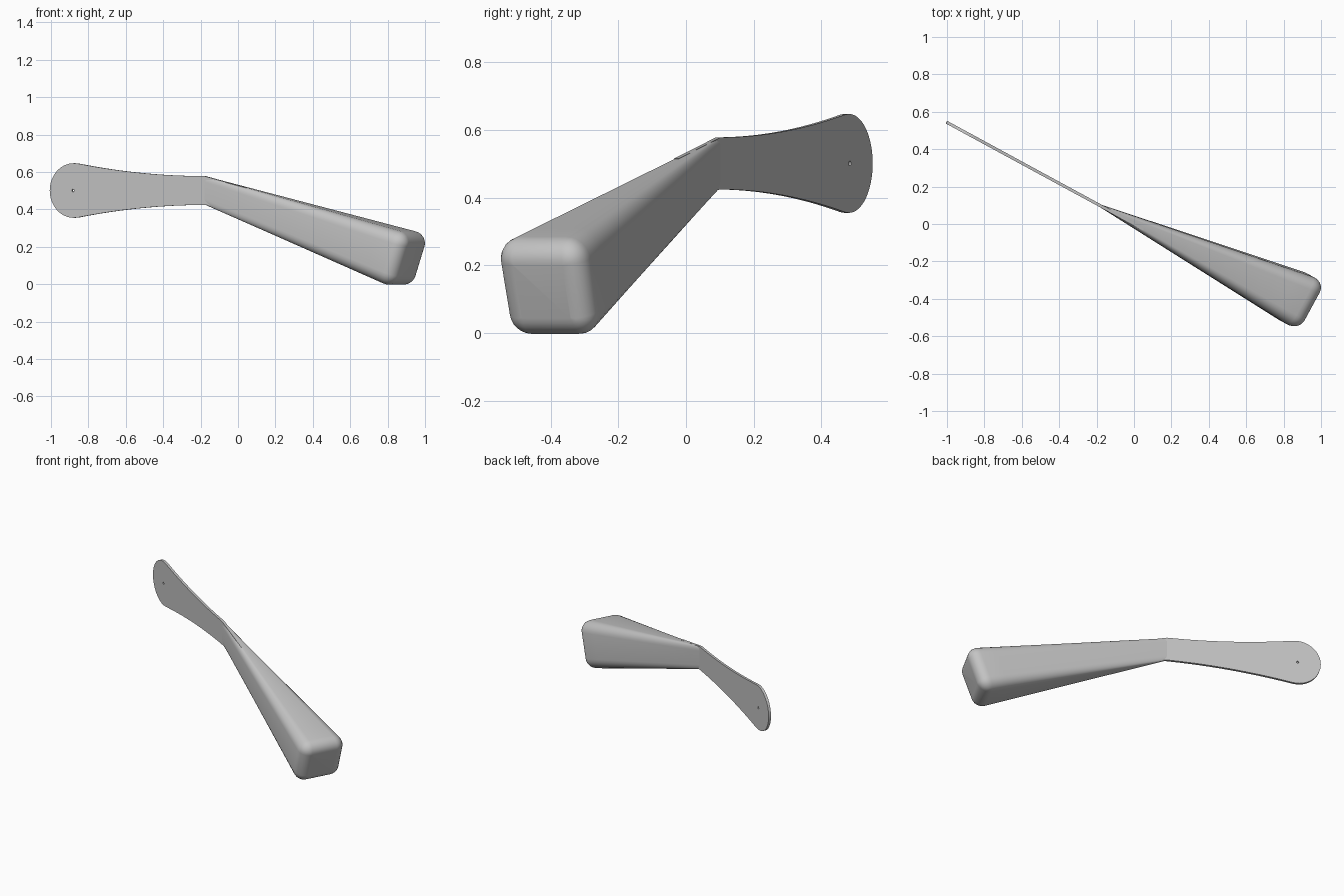
import bpy, bmesh, math
from mathutils import Vector

cube = bpy.data.objects.get("Cube")
if cube:
    bpy.data.objects.remove(cube)

TURN = math.radians(-28.5)   # heading of the whole tool about z

grey = bpy.data.materials.new("plain_grey")
grey.use_nodes = True
colour = (0.55, 0.55, 0.55, 1)
grey.diffuse_color = colour
grey.node_tree.nodes["Principled BSDF"].inputs["Base Color"].default_value = colour


def finish(obj, angle):
    bpy.ops.object.select_all(action='DESELECT')
    obj.select_set(True)
    bpy.context.view_layer.objects.active = obj
    if obj.type == 'CURVE':
        bpy.ops.object.convert(target='MESH')
        obj = bpy.context.object
    obj.data.materials.clear()
    obj.data.materials.append(grey)
    bpy.ops.object.shade_smooth_by_angle(angle=math.radians(angle))


# Flat paddle plate: round end, concave flanks, small hole
MID, END_S, END_R, NECK_S, NECK_H = 0.501, -0.995, 0.146, -0.2, 0.077
flank = []
for i in range(17):
    q = 1 - i / 16
    flank.append((NECK_S + (-0.97 - NECK_S) * q, NECK_H + 0.067 * q * q))
cap = [(END_S + END_R * math.cos(a), END_R * math.sin(a))
       for a in (math.radians(90 + 180 * k / 32) for k in range(33))]
tongue = [(0.06, 0.014), (0.06, -0.1)]
outline = cap + [(s, -h) for s, h in flank] + tongue[::-1] + flank[::-1]
hole = [(-1.0 + 0.007 * math.cos(k * math.pi / 8), 0.007 * math.sin(k * math.pi / 8))
        for k in range(16)]

curve = bpy.data.curves.new("paddle_plate", 'CURVE')
curve.dimensions = '2D'
curve.fill_mode = 'BOTH'
curve.extrude = 0.008
for pts in (outline, hole):
    spline = curve.splines.new('POLY')
    spline.points.add(len(pts) - 1)
    for p, (s, h) in zip(spline.points, pts):
        p.co = (s, MID + h, 0, 1)
    spline.use_cyclic_u = True
plate = bpy.data.objects.new("paddle_plate", curve)
bpy.context.collection.objects.link(plate)
plate.rotation_euler = (math.pi / 2, 0, TURN)
finish(plate, 30)

# Tapered block: lofted rounded rectangles from the thin neck to the heavy end
STEPS, R = 6, 0.07
neck = [Vector(c) for c in ((-0.2, -0.008, 0.425), (-0.2, 0.008, 0.425),
                            (-0.2, 0.008, 0.578), (-0.2, -0.008, 0.578))]
head = [Vector(c) for c in ((0.966, -0.085, -0.023), (0.966, 0.22, -0.023),
                            (1.067, 0.22, 0.267), (1.067, -0.085, 0.267))]


def section(f, inset=0.0):
    """Rounded rectangle at fraction f of the loft, shrunk by inset."""
    c = [a.lerp(b, f) for a, b in zip(neck, head)]
    across, up = (c[1] - c[0]).normalized(), (c[3] - c[0]).normalized()
    ra = max(0.0075 + (R - 0.0075) * f - inset, 0.002)
    ru = max(0.03 + (R - 0.03) * f - inset, 0.002)
    ring = []
    for k, (sa, su) in enumerate(((-1, -1), (1, -1), (1, 1), (-1, 1))):
        centre = c[k] - across * sa * (ra + inset) - up * su * (ru + inset)
        start = math.pi + k * math.pi / 2
        for j in range(STEPS + 1):
            a = start + j * math.pi / 2 / STEPS
            ring.append(centre + across * ra * math.cos(a) + up * ru * math.sin(a))
    return ring


length = (head[0] - neck[0]).length
rings = [section((1 - R / length) * i / 12) for i in range(13)]
for i in range(1, 8):
    a = i / 7 * math.pi / 2
    depth = R * (1 - math.sin(a))
    rings.append(section(1 - depth / length, R * (1 - math.cos(a))))

bm = bmesh.new()
loops = [[bm.verts.new(p) for p in ring] for ring in rings]
for lo, hi in zip(loops, loops[1:]):
    n = len(lo)
    for j in range(n):
        bm.faces.new((lo[j], lo[(j + 1) % n], hi[(j + 1) % n], hi[j]))
bm.faces.new(loops[0][::-1])
bm.faces.new(loops[-1])
bmesh.ops.recalc_face_normals(bm, faces=bm.faces)
mesh = bpy.data.meshes.new("tapered_block")
bm.to_mesh(mesh)
bm.free()
block = bpy.data.objects.new("tapered_block", mesh)
bpy.context.collection.objects.link(block)
block.rotation_euler = (0, 0, TURN)
finish(block, 40)
